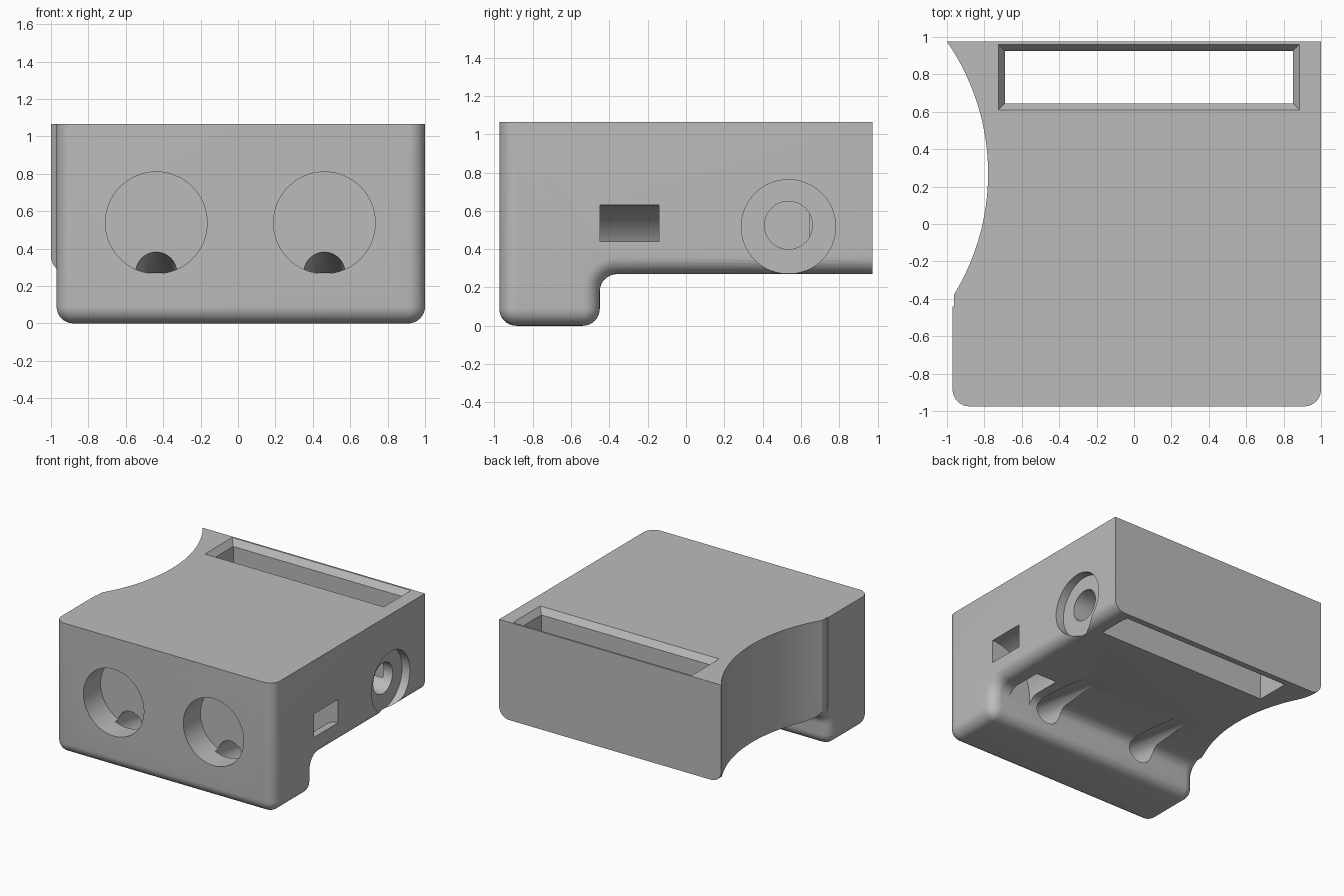
import bpy, bmesh, math
from mathutils import Vector

if "Cube" in bpy.data.objects:
    bpy.data.objects.remove(bpy.data.objects["Cube"])

TOP, R = 1.065, 0.09          # overall height, edge rounding
N = 8                         # steps per rounded corner


def loft(name, sections):
    """Closed solid through a list of equal-length rings."""
    bm = bmesh.new()
    rings = [[bm.verts.new(p) for p in s] for s in sections]
    for a, b in zip(rings, rings[1:]):
        for i in range(len(a)):
            j = (i + 1) % len(a)
            bm.faces.new((a[i], a[j], b[j], b[i]))
    bm.faces.new(rings[0])
    bm.faces.new(rings[-1])
    bmesh.ops.recalc_face_normals(bm, faces=bm.faces)
    me = bpy.data.meshes.new(name)
    bm.to_mesh(me)
    bm.free()
    ob = bpy.data.objects.new(name, me)
    bpy.context.collection.objects.link(ob)
    return ob


def arc(cx, cy, r, a0, a1, n=N):
    return [(cx + r * math.cos(math.radians(a0 + (a1 - a0) * i / n)),
             cy + r * math.sin(math.radians(a0 + (a1 - a0) * i / n)))
            for i in range(n + 1)]


def rod(name, start, end, r, n=64):
    """Cylinder between two points."""
    start, end = Vector(start), Vector(end)
    q = (end - start).to_track_quat('Z', 'Y')
    ring = [q @ Vector((r * math.cos(2 * math.pi * i / n),
                        r * math.sin(2 * math.pi * i / n), 0)) for i in range(n)]
    return loft(name, [[start + p for p in ring], [end + p for p in ring]])


def rect(x0, x1, y0, y1, z):
    return [(x0, y0, z), (x1, y0, z), (x1, y1, z), (x0, y1, z)]


def combine(target, other, operation='DIFFERENCE'):
    m = target.modifiers.new(other.name, 'BOOLEAN')
    m.operation, m.solver, m.object = operation, 'EXACT', other
    bpy.context.view_layer.objects.active = target
    bpy.ops.object.modifier_apply(modifier=m.name)
    bpy.data.objects.remove(other, do_unlink=True)


def side_profile(d):
    """Stepped side outline, pulled inward by d on the rounded edges."""
    r = max(R - d, 0.0015)
    return ([(-0.975 + d, TOP)]
            + arc(-0.975 + R, R, r, 180, 270)
            + arc(-0.45 - R, R, r, 270, 360)
            + arc(-0.45 + R, 0.27 - R, R + d, 180, 90)
            + [(0.975, 0.27 + d), (0.975, TOP)])


# Body: stepped block with rounded front, bottom and side edges
sections = []
for side, edge in ((-1, -0.97), (1, 1.0)):
    part = []
    for i in range(N + 1):
        t = math.pi / 2 * i / N
        x = edge - side * R * (1 - math.sin(t))
        part.append([(x, y, z) for y, z in side_profile(R * (1 - math.cos(t)))])
    sections += part[::-1] if side < 0 else part
body = loft("housing", sections)

# Rear left tip, slightly wider than the front
tip = [(-0.6, TOP), (-1, TOP)] + arc(-1 + R, 0.27 + R, R, 180, 270) + [(-0.6, 0.27)]
combine(body, loft("rear_tip", [[(x, y, z) for x, z in tip] for y in (0.3, 0.975)]), 'UNION')

# Large concave scoop on the left, with the small step before it
combine(body, rod("scoop", (-2.02, 0.27, -0.5), (-2.02, 0.27, 1.6), 1.24, 192))
combine(body, loft("scoop_step", [rect(-1.2, -0.962, -0.44, -0.3, z) for z in (-0.5, 1.6)]))

# Tall slot through the rear, with a sloped rim
combine(body, loft("slot", [rect(-0.69, 0.85, 0.645, 0.925, -0.2),
                            rect(-0.69, 0.85, 0.645, 0.925, TOP - 0.05),
                            rect(-0.725, 0.885, 0.61, 0.96, TOP),
                            rect(-0.725, 0.885, 0.61, 0.96, TOP + 0.1)]))

# Front sockets, each with a sloping drain to the underside
for x in (-0.437, 0.462):
    combine(body, rod("socket", (x, -1.2, 0.538), (x, -0.755, 0.538), 0.272))
    combine(body, rod("drain", (x, -0.80, 0.276), (x, 0.4, 0.122), 0.11, 40))

# Curved strap channel from the right side down to the underside
strap = arc(1.0, 0.27, 0.36, 75, 200, 24) + arc(1.0, 0.27, 0.17, 200, 75, 24)
combine(body, loft("strap_channel", [[(x, y, z) for x, z in strap] for y in (-0.448, -0.14)]))

# Screw hole with a wide shallow recess on the right side
combine(body, rod("screw_recess", (1.2, 0.535, 0.517), (0.93, 0.535, 0.517), 0.246))
combine(body, rod("screw_hole", (1.2, 0.535, 0.525), (0.62, 0.535, 0.525), 0.125, 48))

# Single grey material and smooth rounded areas
grey = bpy.data.materials.new("grey_plastic")
grey.diffuse_color = (0.5, 0.5, 0.5, 1)
grey.use_nodes = True
grey.node_tree.nodes["Principled BSDF"].inputs["Base Color"].default_value = grey.diffuse_color
body.data.materials.clear()
body.data.materials.append(grey)
bpy.ops.object.select_all(action='DESELECT')
body.select_set(True)
bpy.context.view_layer.objects.active = body
bpy.ops.object.shade_smooth_by_angle(angle=math.radians(30))
